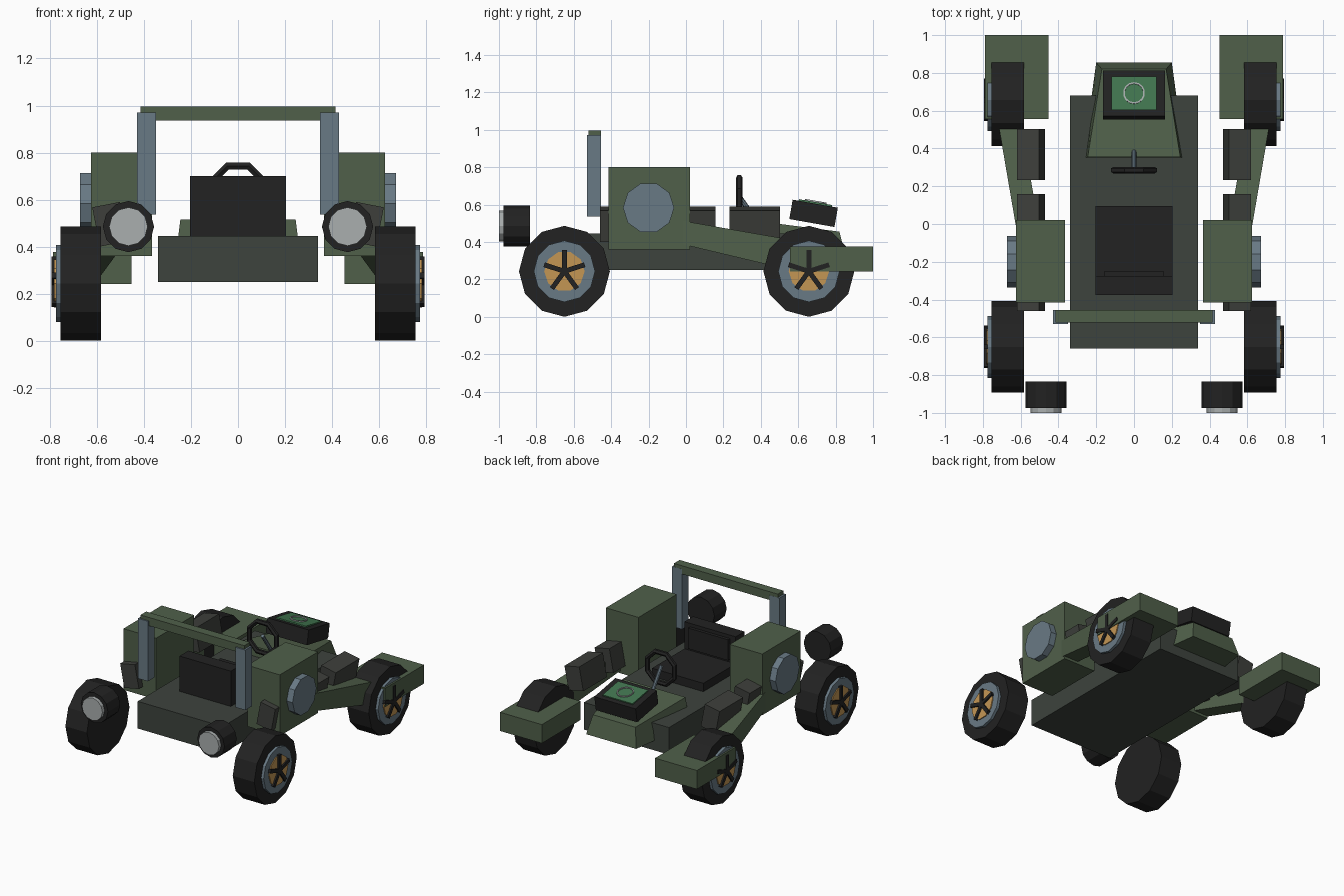
import bpy, bmesh, math
from mathutils import Matrix, Vector, Euler

if "Cube" in bpy.data.objects:
    bpy.data.objects.remove(bpy.data.objects["Cube"])


def srgb(r, g, b):
    f = lambda c: ((c / 255 + 0.055) / 1.055) ** 2.4 if c > 10 else c / 255 / 12.92
    return (f(r), f(g), f(b), 1)


def material(name, *rgb):
    m = bpy.data.materials.new(name)
    m.diffuse_color = srgb(*rgb)
    m.use_nodes = True
    m.node_tree.nodes["Principled BSDF"].inputs["Base Color"].default_value = m.diffuse_color
    return m


GREEN = material("olive_green", 80, 96, 74)
HULL = material("dark_hull", 61, 67, 61)
GREY = material("dark_grey", 61, 63, 59)
BLACK = material("black", 34, 34, 34)
STEEL = material("blue_steel", 105, 122, 133)
BRASS = material("brass", 196, 150, 84)
SCREEN = material("screen_green", 66, 118, 80)
LENS = material("lens_grey", 170, 175, 175)


def finish(name, bm, mat):
    bmesh.ops.recalc_face_normals(bm, faces=bm.faces)
    me = bpy.data.meshes.new(name)
    bm.to_mesh(me)
    bm.free()
    me.materials.append(mat)
    ob = bpy.data.objects.new(name, me)
    bpy.context.collection.objects.link(ob)
    return ob


def box(name, center, size, mat, rot=(0, 0, 0)):
    bm = bmesh.new()
    m = Matrix.LocRotScale(Vector(center), Euler([math.radians(a) for a in rot]), Vector(size))
    bmesh.ops.create_cube(bm, size=1, matrix=m)
    return finish(name, bm, mat)


def cyl(name, a, b, r, sides, mat):
    a, b = Vector(a), Vector(b)
    d = b - a
    # x-axis cylinders keep a vertex on the y axis
    if abs(d.x) > 0.9 * d.length:
        q = Matrix.Rotation(math.pi / 2, 4, 'Y')
    else:
        q = d.to_track_quat('Z', 'Y').to_matrix().to_4x4()
    bm = bmesh.new()
    bmesh.ops.create_cone(bm, cap_ends=True, segments=sides, radius1=r, radius2=r,
                          depth=d.length, matrix=Matrix.Translation((a + b) / 2) @ q)
    return finish(name, bm, mat)


def hull(name, ring_a, ring_b, mat):
    """Solid between two matching four-point rings."""
    bm = bmesh.new()
    va = [bm.verts.new(p) for p in ring_a]
    vb = [bm.verts.new(p) for p in ring_b]
    bm.faces.new(va)
    bm.faces.new(vb)
    for i in range(4):
        j = (i + 1) % 4
        bm.faces.new((va[i], va[j], vb[j], vb[i]))
    return finish(name, bm, mat)


def ring(name, matrix, major, minor, segs, sides, mat):
    bm = bmesh.new()
    grid = []
    for i in range(segs):
        t = 2 * math.pi * (i + 0.5) / segs
        row = []
        for k in range(sides):
            p = 2 * math.pi * (k + 0.5) / sides
            r = major + minor * math.cos(p)
            row.append(bm.verts.new(matrix @ Vector((r * math.cos(t), r * math.sin(t), minor * math.sin(p)))))
        grid.append(row)
    for i in range(segs):
        for k in range(sides):
            n, l = (i + 1) % segs, (k + 1) % sides
            bm.faces.new((grid[i][k], grid[n][k], grid[n][l], grid[i][l]))
    return finish(name, bm, mat)


# Chassis and hood
box("chassis", (0, 0.01, 0.347), (0.68, 1.34, 0.196), HULL)
hull("hood",
     [(-0.27, 0.345, 0.32), (0.27, 0.345, 0.32), (0.2, 0.855, 0.32), (-0.2, 0.855, 0.32)],
     [(-0.245, 0.355, 0.515), (0.245, 0.355, 0.515), (0.17, 0.82, 0.455), (-0.17, 0.82, 0.455)], GREEN)

# Display console on the hood
tilt = Matrix.Translation((0, 0.682, 0.553)) @ Matrix.Rotation(math.radians(-10), 4, 'X')
box("console", (0, 0.682, 0.553), (0.33, 0.245, 0.105), BLACK, (-10, 0, 0))
box("console_screen", tilt @ Vector((0, 0, 0.0565)), (0.24, 0.18, 0.009), SCREEN, (-10, 0, 0))
ring("console_ring", tilt @ Matrix.Translation((0, 0, 0.064)), 0.054, 0.006, 14, 4, LENS)

# Seat
box("seat_base", (0, -0.14, 0.47), (0.41, 0.47, 0.07), BLACK)
box("seat_back", (0, -0.325, 0.575), (0.41, 0.1, 0.25), BLACK)
box("seat_back_pad", (0, -0.265, 0.6), (0.32, 0.025, 0.15), BLACK)

# Steering wheel and column
ring("steering_wheel", Matrix.Translation((0, 0.285, 0.635)) @ Matrix.Rotation(math.pi / 2, 4, 'X'),
     0.117, 0.018, 8, 6, BLACK)
cyl("steering_column", (0, 0.28, 0.65), (0, 0.4, 0.48), 0.013, 8, STEEL)

# Roll bar
box("roll_bar_top", (0, -0.488, 0.966), (0.83, 0.065, 0.06), GREEN)

for s, side in ((1, "right"), (-1, "left")):
    box(f"roll_bar_post_{side}", (s * 0.389, -0.492, 0.754), (0.08, 0.075, 0.434), STEEL)

    # Side tank with round cap
    box(f"side_tank_{side}", (s * 0.495, -0.197, 0.58), (0.26, 0.437, 0.442), GREEN)
    cyl(f"tank_cap_{side}", (s * 0.6, -0.2, 0.583), (s * 0.672, -0.2, 0.583), 0.137, 10, STEEL)

    # Leaning stowage boxes
    for i, y in enumerate((0.367, 0.023, -0.325)):
        box(f"stowage_box_{side}_{i}", (s * 0.545, y, 0.495), (0.12, 0.27, 0.17), GREY, (0, s * 11, 0))

    # Rear fender and its sloping arm
    box(f"fender_{side}", (s * 0.62, 0.778, 0.309), (0.335, 0.444, 0.135), GREEN)
    hull(f"fender_arm_{side}",
         [(s * x, -0.03, z) for x, z in ((0.5, 0.39), (0.622, 0.39), (0.622, 0.515), (0.5, 0.515))],
         [(s * x, 0.6, z) for x, z in ((0.61, 0.24), (0.73, 0.24), (0.73, 0.405), (0.61, 0.405))], GREEN)

    # Headlights
    cyl(f"headlight_{side}", (s * 0.466, -0.835, 0.485), (s * 0.466, -0.975, 0.485), 0.109, 12, BLACK)
    cyl(f"headlight_lens_{side}", (s * 0.466, -0.95, 0.485), (s * 0.466, -1.0, 0.485), 0.082, 12, LENS)

    # Wheels
    for y, end in ((-0.65, "front"), (0.657, "rear")):
        n = f"{end}_{side}"
        at = lambda x: (s * x, y, 0.243)
        cyl(f"tyre_{n}", at(0.583), at(0.755), 0.243, 12, BLACK)
        cyl(f"rim_{n}", at(0.7), at(0.775), 0.164, 12, STEEL)
        cyl(f"hubcap_{n}", at(0.72), at(0.782), 0.108, 10, BRASS)
        for k in range(5):
            a = 2 * math.pi * k / 5
            box(f"spoke_{n}_{k}", (s * 0.784, y - 0.055 * math.sin(a), 0.243 + 0.055 * math.cos(a)),
                (0.018, 0.026, 0.118), BLACK, (math.degrees(a), 0, 0))
